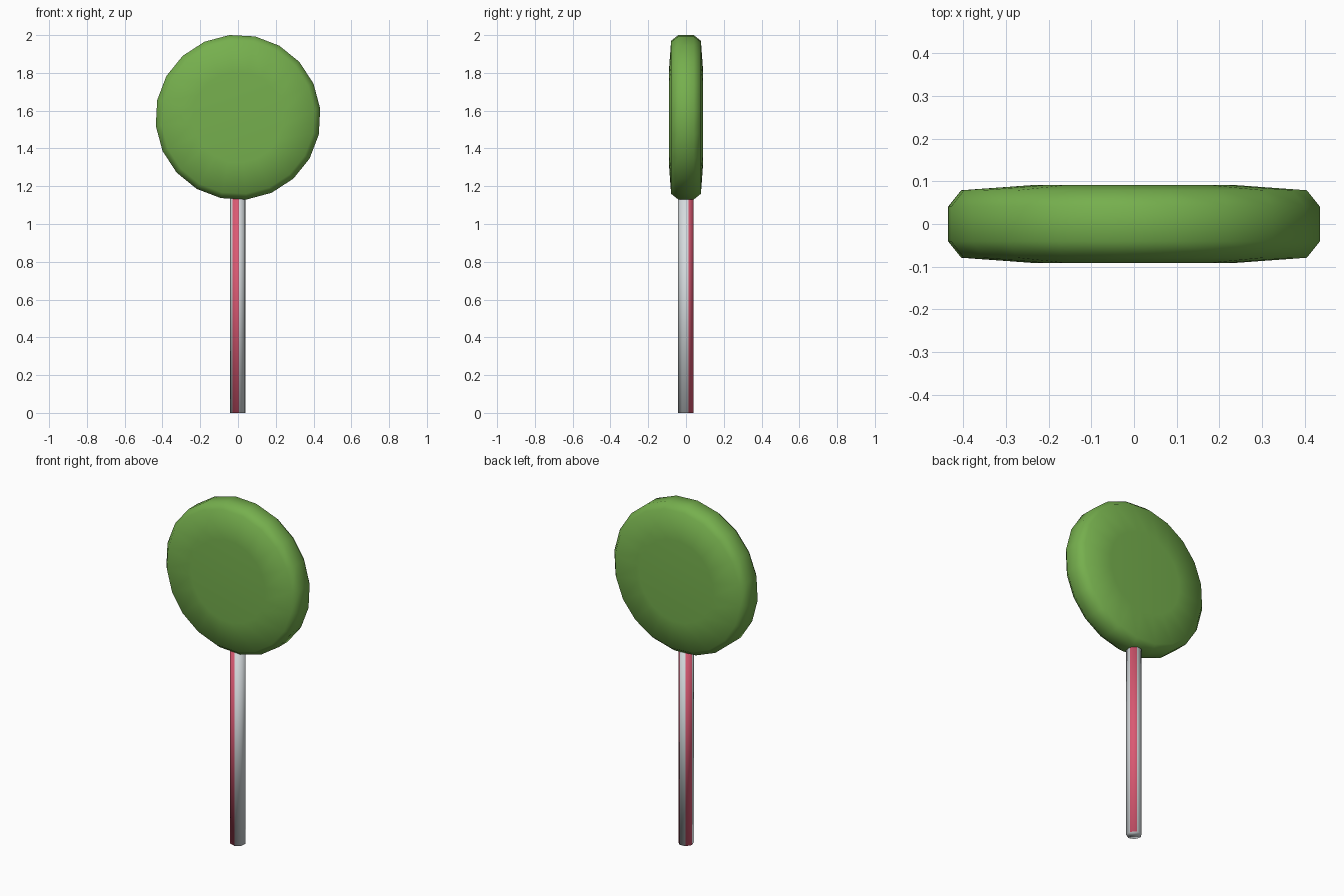
import bpy, bmesh, math

if "Cube" in bpy.data.objects:
    bpy.data.objects.remove(bpy.data.objects["Cube"])


def material(name, rgb):
    m = bpy.data.materials.new(name)
    m.diffuse_color = (*rgb, 1)
    m.use_nodes = True
    m.node_tree.nodes["Principled BSDF"].inputs["Base Color"].default_value = m.diffuse_color
    return m


green = material("candy green", (0.18, 0.43, 0.075))
white = material("stick pale grey", (0.66, 0.70, 0.72))
pink = material("stripe pink", (0.70, 0.10, 0.17))


def ring_stack(name, sides, start_deg, rings, place, mats):
    """Join rings (radius, offset) into a closed, smooth solid."""
    bm = bmesh.new()
    loops = []
    for radius, offset in rings:
        loop = []
        for i in range(sides):
            a = math.radians(start_deg) + i * math.tau / sides
            loop.append(bm.verts.new(place(radius * math.cos(a), radius * math.sin(a), offset)))
        loops.append(loop)
    walls = []
    for lower, upper in zip(loops, loops[1:]):
        for i in range(sides):
            j = (i + 1) % sides
            walls.append((i, bm.faces.new((lower[i], lower[j], upper[j], upper[i]))))
    bm.faces.new(loops[0])
    bm.faces.new(loops[-1])
    # Alternate side panels take the second colour when there is one
    if len(mats) > 1:
        for i, f in walls:
            f.material_index = 1 if i in (0, 2, 4) else 0
    bmesh.ops.recalc_face_normals(bm, faces=bm.faces)
    for f in bm.faces:
        f.smooth = True
    mesh = bpy.data.meshes.new(name)
    bm.to_mesh(mesh)
    bm.free()
    for m in mats:
        mesh.materials.append(m)
    obj = bpy.data.objects.new(name, mesh)
    bpy.context.collection.objects.link(obj)
    return obj


# Round candy disc, axis along y
half = [(0.24, 0.091), (0.407, 0.079), (0.4375, 0.041)]
profile = [(r, -y) for r, y in half] + [(r, y) for r, y in reversed(half)]
ring_stack("candy_disc", 20, 6, profile, lambda u, v, w: (u, w, 1.565 + v), [green])

# Seven-sided stick with three striped panels
ring_stack("striped_stick", 7, 20, [(0.042, 0), (0.042, 1.2)],
           lambda u, v, w: (u, v, w), [white, pink])
